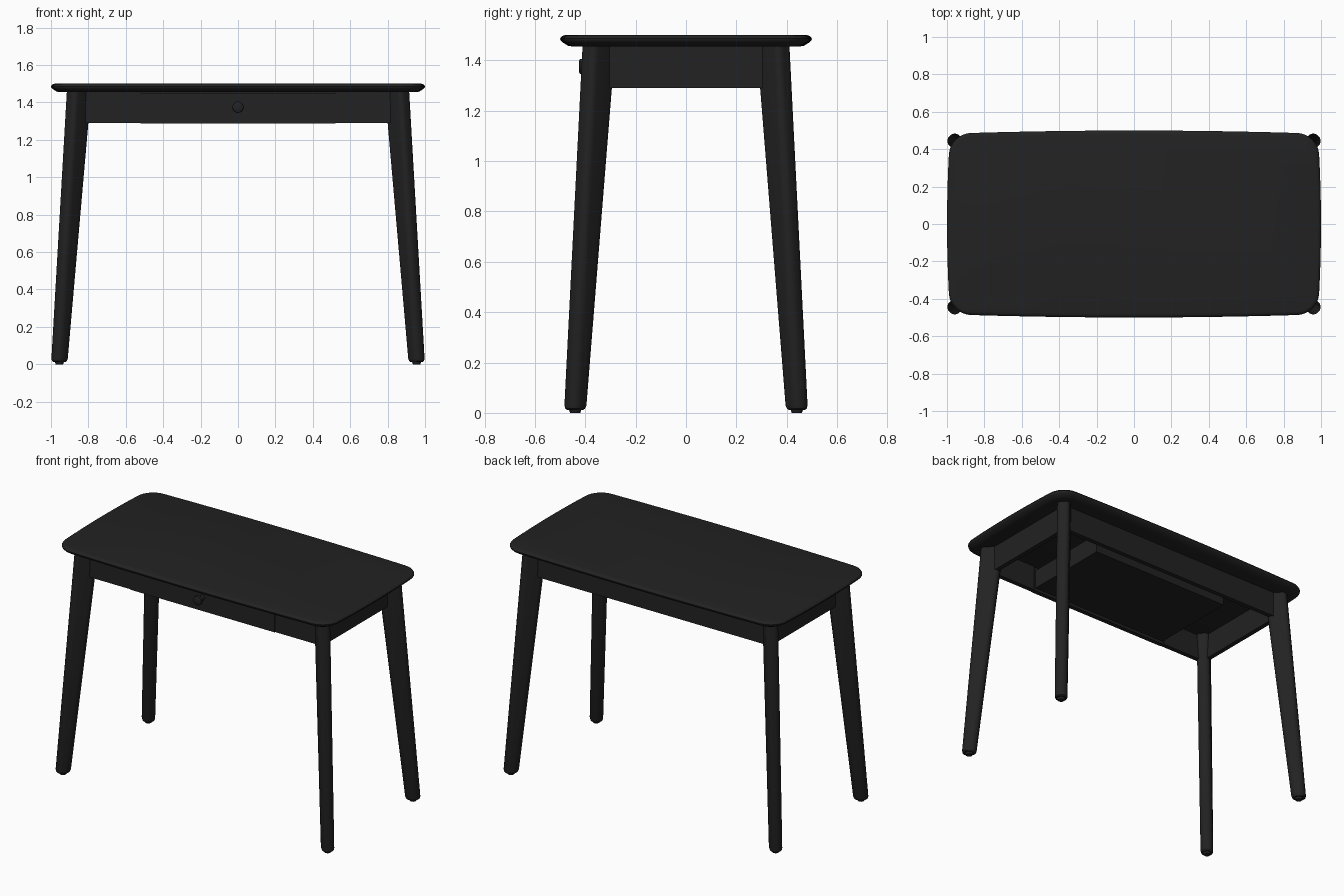
import bpy, bmesh, math

if "Cube" in bpy.data.objects:
    bpy.data.objects.remove(bpy.data.objects["Cube"])

black = bpy.data.materials.new("black")
black.diffuse_color = (0.016, 0.016, 0.016, 1)
black.use_nodes = True
black.node_tree.nodes["Principled BSDF"].inputs["Base Color"].default_value = black.diffuse_color


def finish(name, bm, smooth=True):
    bmesh.ops.recalc_face_normals(bm, faces=bm.faces)
    me = bpy.data.meshes.new(name)
    bm.to_mesh(me)
    bm.free()
    me.materials.append(black)
    ob = bpy.data.objects.new(name, me)
    bpy.context.collection.objects.link(ob)
    bpy.ops.object.select_all(action='DESELECT')
    ob.select_set(True)
    bpy.context.view_layer.objects.active = ob
    if smooth:
        bpy.ops.object.shade_smooth_by_angle(angle=math.radians(35))
    return ob


def loft(name, rings):
    bm = bmesh.new()
    vr = [[bm.verts.new(p) for p in ring] for ring in rings]
    for a, b in zip(vr, vr[1:]):
        for i in range(len(a)):
            j = (i + 1) % len(a)
            bm.faces.new((a[i], a[j], b[j], b[i]))
    bm.faces.new(vr[0])
    bm.faces.new(vr[-1])
    return finish(name, bm)


def box(name, x0, x1, y0, y1, z0, z1):
    bm = bmesh.new()
    bmesh.ops.create_cube(bm, size=1)
    for v in bm.verts:
        v.co = (x1 if v.co.x > 0 else x0, y1 if v.co.y > 0 else y0,
                z1 if v.co.z > 0 else z0)
    return finish(name, bm, False)


def rounded_rect(a, b, r, n=8):
    pts = []
    for k, (sx, sy) in enumerate([(1, 1), (-1, 1), (-1, -1), (1, -1)]):
        for i in range(n + 1):
            t = math.pi / 2 * (k + i / n)
            pts.append((sx * (a - r) + r * math.cos(t), sy * (b - r) + r * math.sin(t)))
    return pts


def subdivide(pts, n=10):
    # split the long straight sides so they can be bowed
    out = []
    for p, q in zip(pts, pts[1:] + pts[:1]):
        m = n if math.dist(p, q) > 0.2 else 1
        out += [(p[0] + (q[0] - p[0]) * i / m, p[1] + (q[1] - p[1]) * i / m) for i in range(m)]
    return out


# Table top: bowed rounded rectangle with a soft, undercut edge
def top_ring(inset, z):
    a, b = 0.983 - inset, 0.483 - inset
    ring = []
    for x, y in subdivide(rounded_rect(a, b, 0.11 - inset)):
        ring.append((x * (1 + 0.017 * (1 - (y / b) ** 2)),
                     y * (1 + 0.035 * (1 - (x / a) ** 2)), z))
    return ring


loft("table_top", [top_ring(i, z) for i, z in
                   [(0.045, 1.455), (0.03, 1.458), (0.008, 1.472), (0.001, 1.48),
                    (0.0, 1.486), (0.004, 1.493), (0.011, 1.498), (0.02, 1.5)]])


# Legs: tapered planks set on the diagonals, with small glides
def leg_ring(sx, sy, z, length, thick, r):
    t = (z - 0.015) / 1.44
    cx, cy = sx * (0.955 - 0.1045 * t), sy * (0.44 - 0.094 * t)
    d = math.sqrt(0.5)
    return [(cx + d * (sx * u - sy * v), cy + d * (sy * u + sx * v), z)
            for u, v in rounded_rect(length / 2, thick / 2, r, 5)]


for sx, side in ((-1, "left"), (1, "right")):
    for sy, end in ((-1, "front"), (1, "back")):
        loft(f"{end}_{side}_leg",
             [leg_ring(sx, sy, *s) for s in
              [(0.012, 0.068, 0.058, 0.028), (0.017, 0.082, 0.07, 0.034),
               (0.03, 0.09, 0.077, 0.036), (1.29, 0.13, 0.079, 0.027),
               (1.457, 0.136, 0.079, 0.026)]])
        bm = bmesh.new()
        bmesh.ops.create_cone(bm, cap_ends=True, segments=16, radius1=0.02, radius2=0.025, depth=0.014)
        bmesh.ops.translate(bm, verts=bm.verts, vec=(sx * 0.955, sy * 0.44, 0.007))
        finish(f"{end}_{side}_glide", bm)

# Aprons between the legs
AX, AY, TH = 0.865, 0.365, 0.03
box("back_apron", -0.84, 0.84, AY - TH, AY, 1.29, 1.457)
for s, side in ((-1, "left"), (1, "right")):
    xs = sorted((s * AX, s * (AX - TH)))
    box(f"{side}_apron", xs[0], xs[1], -0.34, 0.34, 1.29, 1.457)
    xs = sorted((s * 0.522, s * 0.84))
    box(f"front_apron_{side}", xs[0], xs[1], -AY, -AY + TH, 1.29, 1.457)

# Drawer with front panel, box and knob
box("drawer_front", -0.52, 0.52, -AY, -AY + TH, 1.287, 1.45)
box("drawer_box", -0.51, 0.51, -AY + TH, 0.25, 1.305, 1.43)
bm = bmesh.new()
prof = [(0.016, -AY + 0.002), (0.016, -0.395), (0.029, -0.405), (0.031, -0.413), (0.029, -0.421), (0.022, -0.425)]
bm.free()
loft("drawer_knob", [[(r * math.cos(2 * math.pi * i / 20), y, 1.375 + r * math.sin(2 * math.pi * i / 20))
                      for i in range(20)] for r, y in prof])
